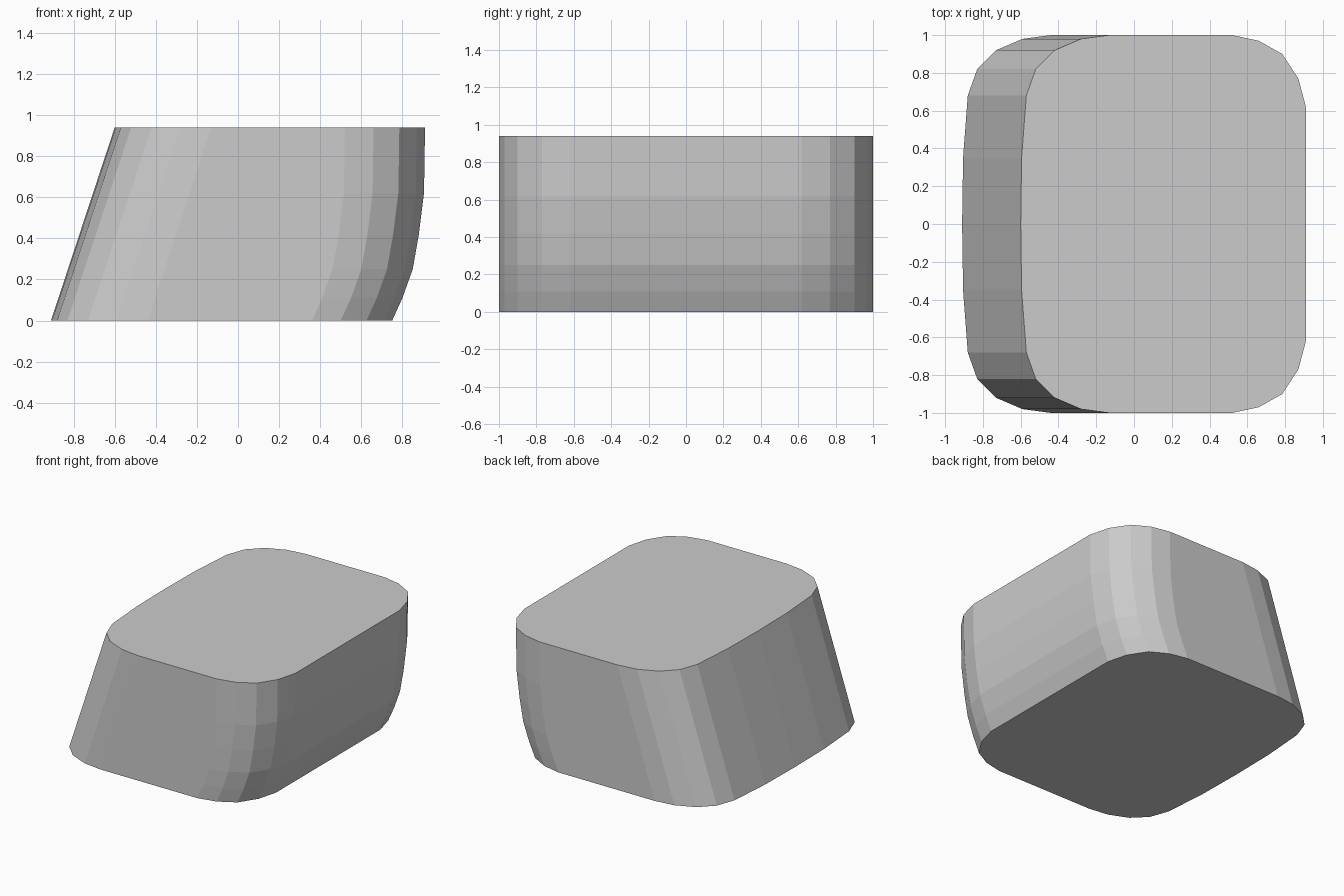
import bpy, bmesh

if "Cube" in bpy.data.objects:
    bpy.data.objects.remove(bpy.data.objects["Cube"])

# Plan outline: (inset from the side's extreme x, y) for the back half
RIGHT = [(0.0, 0.30), (0.0, 0.62), (0.04, 0.77), (0.125, 0.90), (0.25, 0.97), (0.39, 1.0)]
LEFT = [(0.47, 1.0), (0.32, 0.98), (0.18, 0.92), (0.08, 0.82), (0.03, 0.68), (0.005, 0.35)]

# Levels: height and right side x; the left side leans in a straight line
LEVELS = [(0.0, 0.75), (0.11, 0.80), (0.25, 0.85), (0.42, 0.88), (0.62, 0.905), (0.94, 0.91)]
HEIGHT = 0.94


def ring_points(z, xr):
    xl = -0.91 + 0.31 * z / HEIGHT
    half = [(xr - d, y) for d, y in RIGHT] + [(xl + d, y) for d, y in LEFT]
    front = [(x, -y) for x, y in reversed(half)]
    return [(x, y, z) for x, y in half + [(xl, 0.0)] + front]


# Solid body lofted through the levels, capped top and bottom
bm = bmesh.new()
rings = [[bm.verts.new(p) for p in ring_points(z, xr)] for z, xr in LEVELS]
n = len(rings[0])
for low, high in zip(rings, rings[1:]):
    for i in range(n):
        j = (i + 1) % n
        bm.faces.new((low[i], low[j], high[j], high[i]))
bm.faces.new(list(reversed(rings[0])))
bm.faces.new(rings[-1])
bmesh.ops.recalc_face_normals(bm, faces=bm.faces)

mesh = bpy.data.meshes.new("slanted_block")
bm.to_mesh(mesh)
bm.free()
block = bpy.data.objects.new("slanted_block", mesh)
bpy.context.collection.objects.link(block)
